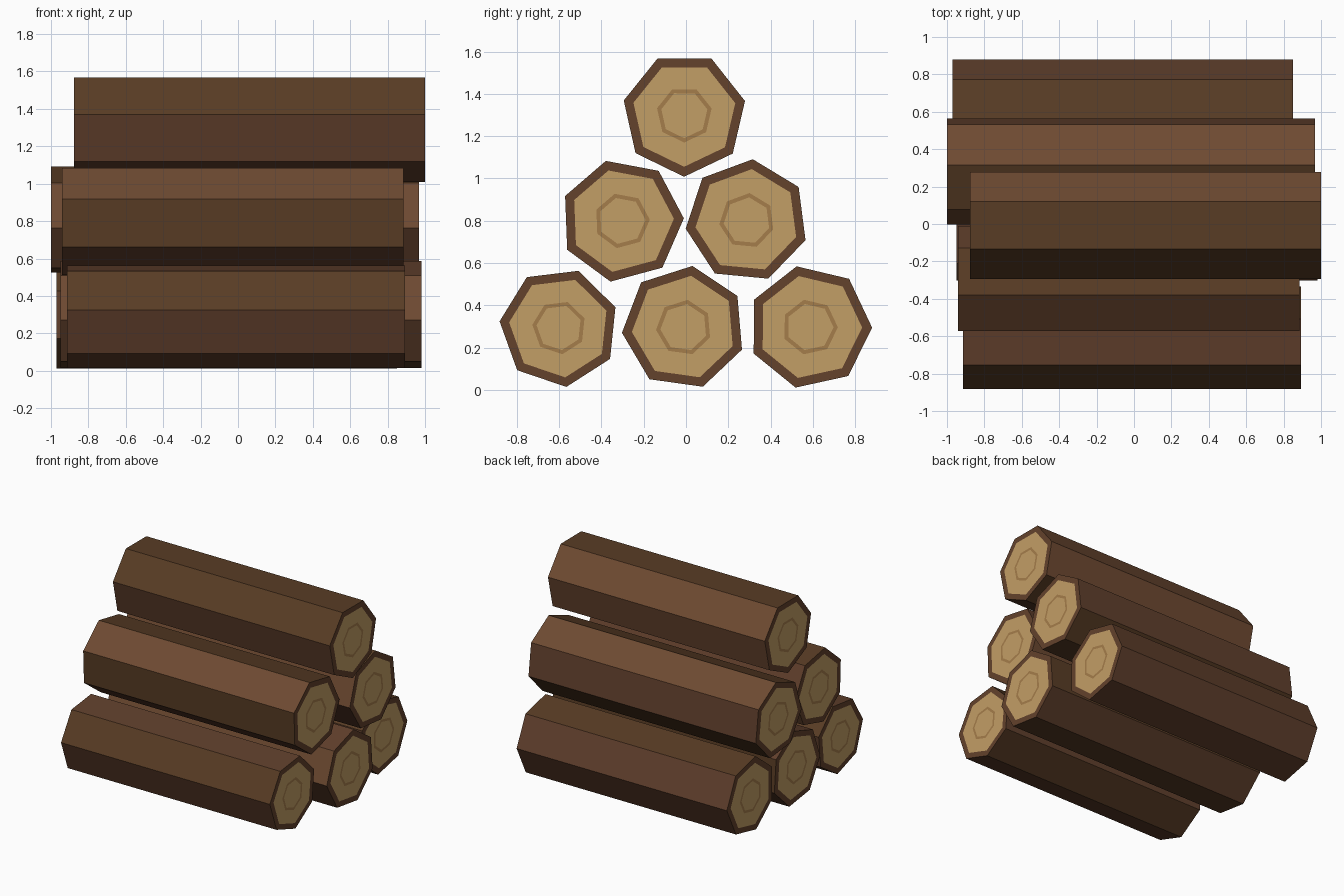
import bpy, bmesh
from math import sin, cos, radians, tau

if "Cube" in bpy.data.objects:
    bpy.data.objects.remove(bpy.data.objects["Cube"])

SIDES = 7


def material(name, r, g, b):
    m = bpy.data.materials.new(name)
    m.diffuse_color = (r, g, b, 1)
    m.use_nodes = True
    m.node_tree.nodes["Principled BSDF"].inputs["Base Color"].default_value = m.diffuse_color
    return m


# Bark shades (light, medium, dark), bark rim, cut wood, growth ring
MATS = [material("bark_light", 0.155, 0.068, 0.031),
        material("bark_medium", 0.118, 0.050, 0.025),
        material("bark_dark", 0.098, 0.045, 0.018),
        material("bark_rim", 0.125, 0.054, 0.025),
        material("cut_wood", 0.545, 0.342, 0.133),
        material("growth_ring", 0.376, 0.205, 0.070)]
SHADE = {"L": 0, "M": 1, "D": 2}


def log(name, y, z, radius, turn, x0, x1, bark):
    """Seven-sided log along x, with a bark rim and a growth ring on both ends."""
    bm = bmesh.new()

    def loop(x, scale):
        angles = [radians(turn) + tau * i / SIDES for i in range(SIDES)]
        return [bm.verts.new((x, y + radius * scale * cos(a), z + radius * scale * sin(a)))
                for a in angles]

    def band(a, b, mats):
        for i in range(SIDES):
            j = (i + 1) % SIDES
            bm.faces.new((a[i], a[j], b[j], b[i])).material_index = mats[i]

    # Cut ends: rim, wood, growth ring, core
    outer = []
    for x in (x0, x1):
        loops = [loop(x, s) for s in (1, 0.84, 0.45, 0.38)]
        for k, mat in enumerate((3, 4, 5)):
            band(loops[k], loops[k + 1], [mat] * SIDES)
        bm.faces.new(loops[3]).material_index = 4
        outer.append(loops[0])
    # Bark sides
    band(outer[0], outer[1], [SHADE[c] for c in bark])
    bmesh.ops.recalc_face_normals(bm, faces=bm.faces)

    mesh = bpy.data.meshes.new(name)
    bm.to_mesh(mesh)
    bm.free()
    for m in MATS:
        mesh.materials.append(m)
    bpy.context.collection.objects.link(bpy.data.objects.new(name, mesh))


# Bottom row
log("log_bottom_front", -0.60, 0.295, 0.283, 19.8, -0.915, 0.893, "DMDMMDM")
log("log_bottom_middle", -0.01, 0.295, 0.294, 30.6, -0.95, 0.98, "MMLMDMD")
log("log_bottom_back", 0.586, 0.297, 0.294, -0.5, -0.97, 0.85, "MDDMDMM")
# Middle row
log("log_middle_front", -0.303, 0.80, 0.293, 2.2, -0.94, 0.885, "MDLDMDL")
log("log_middle_back", 0.288, 0.80, 0.292, 33.1, -1.0, 0.968, "LDLMDDM")
# Top
log("log_top", -0.008, 1.302, 0.294, 12.6, -0.877, 1.0, "LDDMMDL")
